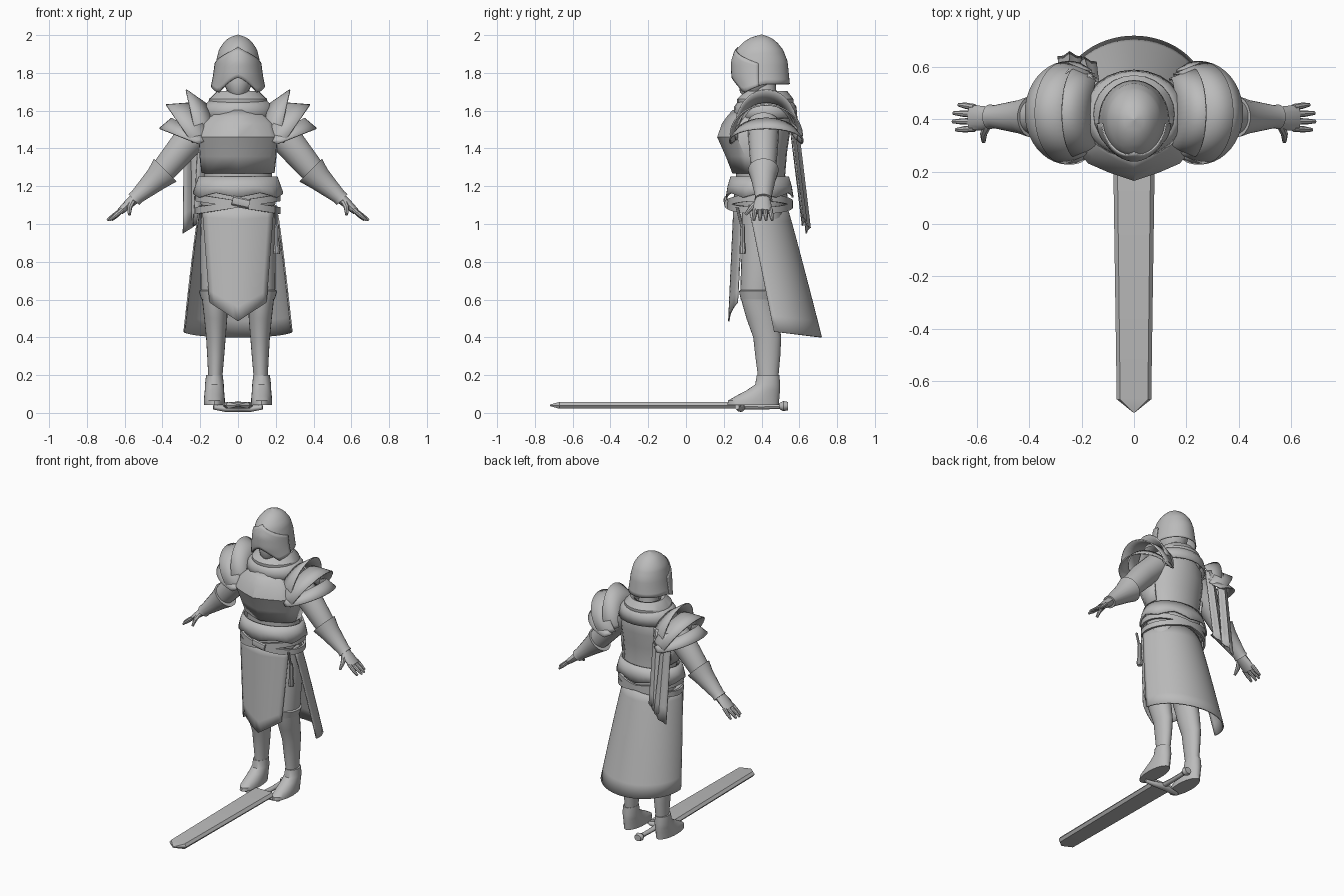
import bpy, bmesh, math
from math import sin, cos, pi, radians
from mathutils import Vector

steel = bpy.data.materials.new("plain_grey")
steel.diffuse_color = (0.5, 0.5, 0.5, 1)


def skin(name, rows, closed=True, cap=True, thick=0, angle=35):
    """Join rows of points into a surface; optional end caps and thickness."""
    bm = bmesh.new()
    vs = [[bm.verts.new(p) for p in r] for r in rows]
    n = len(rows[0])
    for a, b in zip(vs, vs[1:]):
        for i in range(n if closed else n - 1):
            j = (i + 1) % n
            bm.faces.new((a[i], a[j], b[j], b[i]))
    if closed and cap:
        bm.faces.new(vs[0])
        bm.faces.new(vs[-1])
    bmesh.ops.remove_doubles(bm, verts=bm.verts, dist=1e-5)
    bmesh.ops.recalc_face_normals(bm, faces=bm.faces)
    me = bpy.data.meshes.new(name)
    bm.to_mesh(me)
    bm.free()
    me.materials.append(steel)
    me.shade_smooth()
    me.set_sharp_from_angle(angle=radians(angle))
    ob = bpy.data.objects.new(name, me)
    bpy.context.collection.objects.link(ob)
    if thick:
        m = ob.modifiers.new("thickness", 'SOLIDIFY')
        m.thickness, m.offset = thick, 0
    return ob


def loft(name, rings, n=24, cap=True, thick=0):
    """Horizontal ellipses: z, x, y, x radius, y radius."""
    return skin(name, [[(x + rx * cos(2 * pi * i / n), y + ry * sin(2 * pi * i / n), z)
                        for i in range(n)] for z, x, y, rx, ry in rings], cap=cap, thick=thick)


def tube(name, path, n=14, cap=True, thick=0):
    """Ellipses along a path: point, first radius, second radius."""
    pts = [Vector(p[0]) for p in path]
    rows = []
    for k, (_, a, b) in enumerate(path):
        d = (pts[min(k + 1, len(pts) - 1)] - pts[max(k - 1, 0)]).normalized()
        u = Vector((0, 1, 0)) if abs(d.y) < 0.9 else Vector((1, 0, 0))
        u = (u - d * u.dot(d)).normalized()
        v = d.cross(u)
        rows.append([pts[k] + u * a * cos(2 * pi * i / n) + v * b * sin(2 * pi * i / n)
                     for i in range(n)])
    return skin(name, rows, cap=cap, thick=thick)


# Torso, neck and head
loft("torso", [(1.02, 0, .40, .18, .13), (1.12, 0, .395, .2, .145), (1.26, 0, .395, .18, .13),
               (1.38, 0, .39, .195, .145), (1.48, 0, .395, .205, .155),
               (1.56, 0, .41, .185, .145), (1.63, 0, .42, .12, .11)])
loft("neck", [(1.58, 0, .42, .07, .07), (1.74, 0, .41, .06, .065)])
loft("head", [(1.675, 0, .33, .025, .025), (1.70, 0, .35, .055, .065), (1.75, 0, .38, .08, .1),
              (1.85, 0, .4, .09, .115), (1.93, 0, .4, .06, .08)])

# Ridged breastplate
rows = []
for z, w, yf in ((1.27, .185, .25), (1.36, .195, .215), (1.46, .202, .17),
                 (1.53, .185, .195), (1.565, .15, .22), (1.60, .135, .25)):
    half = [(1, .44), (1.02, .36), (1, yf + .1), (.85, yf + .065), (.45, yf + .03)]
    rows.append([(-f * w, y, z) for f, y in half] + [(0, yf, z)]
                + [(f * w, y, z) for f, y in reversed(half)])
skin("breastplate", rows, closed=False, thick=.01)

# Layered cowl around the neck
loft("cowl_lower", [(1.56, 0, .42, .195, .165), (1.62, 0, .42, .18, .16),
                    (1.66, 0, .42, .14, .13)], cap=False, thick=.01)
loft("cowl_upper", [(1.60, 0, .42, .16, .145), (1.66, 0, .42, .15, .145),
                    (1.70, 0, .425, .11, .11), (1.69, 0, .425, .085, .085)], cap=False, thick=.008)

# Helmet: profile of height, half width, front depth, back depth
PROFILE = [(1.69, .142, .125, .152), (1.78, .124, .15, .143), (1.86, .113, .152, .135),
           (1.92, .099, .133, .112), (1.96, .073, .095, .08), (1.985, .045, .055, .047),
           (2.0, .0, .0, .0)]


def helm_point(z, a, grow=0):
    for p, q in zip(PROFILE, PROFILE[1:]):
        if z <= q[0]:
            break
    t = (z - p[0]) / (q[0] - p[0])
    w, f, b = (p[i] + (q[i] - p[i]) * t for i in (1, 2, 3))
    d = f if cos(a) > 0 else b
    return ((w + grow) * sin(a), .40 - (d + grow) * cos(a), z)


def helm_bottom(a):
    a = abs(math.degrees(a))
    if a < 45:
        return 1.775 - .08 * (a / 45) ** 1.5
    return 1.695 + .045 * min(1, (a - 45) / 50)


N = 40
rows = []
for k in range(17):
    t = sin(k / 16 * pi / 2)
    rows.append([helm_point(helm_bottom(a) + (2.0 - helm_bottom(a)) * t, a)
                 for a in [2 * pi * i / N - pi for i in range(N)]])
skin("helmet", rows, cap=False, thick=.006)
angles = [radians(-84 + 7 * i) for i in range(25)]
rows = []
for k in range(9):
    rows.append([helm_point(helm_bottom(a) + (1.935 - .085 * abs(a) / 1.47 - helm_bottom(a)) * k / 8,
                            a, .007) for a in angles])
skin("visor", rows, closed=False, thick=.006)

# Fauld with a toothed lower edge
M = 48
rows = []
for z, rx, ry in ((1.25, .205, .15), (1.20, .222, .165), (1.14, .235, .175)):
    rows.append([(rx * cos(2 * pi * i / M), .39 + ry * sin(2 * pi * i / M),
                  z + (.025 * abs((i % 8) - 4) / 4 if z < 1.15 else 0)) for i in range(M)])
skin("fauld", rows, cap=False, thick=.01)

# Two crossed belts and the buckle
for name, tilt in (("belt_left", .16), ("belt_right", -.16)):
    rows = []
    for dz, g in ((-.018, 0), (-.018, .014), (.018, .014), (.018, 0), (-.018, 0)):
        rows.append([((.212 + g) * cos(2 * pi * i / M), .39 + (.162 + g) * sin(2 * pi * i / M),
                      1.105 + dz + tilt * .212 * cos(2 * pi * i / M)) for i in range(M)])
    skin(name, rows, cap=False)
tube("buckle", [((-.03, .21, 1.125), .012, .025), ((.06, .215, 1.105), .012, .025)], 8)

# Hanging flask
loft("flask_strap", [(1.09, .205, .27, .008, .008), (.99, .205, .295, .008, .008)], 8)
loft("flask", [(1.0, .205, .3, .01, .01), (.97, .205, .3, .014, .014), (.91, .205, .3, .013, .013),
               (.86, .205, .3, .02, .02), (.84, .205, .3, .016, .016)], 10)

# Front tabard with a pointed hem
rows = []
for k in range(9):
    t = k / 8
    row = []
    for i in range(-6, 7):
        s = i / 6
        hem = .485 + .1 * abs(s)
        row.append(((.19 - .04 * t) * s, .255 - .028 * t + .045 * s * s, 1.10 + (hem - 1.10) * t))
    rows.append(row)
skin("tabard", rows, closed=False, thick=.008)

# Wraparound back skirt
rows = []
for k in range(9):
    t = k / 8
    e = t ** .85
    row = []
    for i in range(33):
        a = pi * i / 32
        row.append(((.2 + .085 * e) * cos(a), .33 + .136 * t + (.2 + .05 * e) * sin(a),
                    1.10 + (.43 - .03 * sin(a) - 1.10) * t))
    rows.append(row)
skin("back_skirt", rows, closed=False, thick=.008)

# Scarf hanging behind one shoulder
for name, x0, x1, y0, y1, zb in (("scarf_outer", -.25, -.245, .575, .645, .98),
                                 ("scarf_inner", -.17, -.19, .555, .625, 1.02)):
    rows = []
    for k in range(7):
        t = k / 6
        rows.append([(x0 + (x1 - x0) * t + (.035 + .012 * t) * s,
                      y0 + (y1 - y0) * t + .012 * cos(s * 4), 1.56 + (zb + .03 * s - 1.56) * t)
                     for s in (-1, -.5, 0, .5, 1)])
    skin(name, rows, closed=False, thick=.008)

for side, s in (("left", -1), ("right", 1)):
    # Legs, knee cuffs and boots
    loft(side + "_leg", [(z, s * x, y, rx, ry) for z, x, y, rx, ry in (
        (1.08, .1, .40, .095, .11), (.9, .112, .40, .088, .105), (.66, .122, .38, .076, .092),
        (.6, .122, .38, .068, .088), (.5, .118, .405, .061, .085), (.4, .117, .43, .052, .074),
        (.3, .118, .433, .045, .066), (.2, .12, .435, .038, .055), (.1, .12, .43, .038, .05))])
    loft(side + "_knee_cuff", [(.60, s * .124, .38, .07, .09), (.645, s * .124, .38, .084, .1),
                               (.65, s * .124, .38, .076, .092)])
    loft(side + "_boot", [(z, s * .125, y, rx, ry) for z, y, rx, ry in (
        (.20, .435, .044, .06), (.15, .432, .05, .066), (.12, .41, .051, .088),
        (.09, .38, .054, .115), (.065, .358, .056, .135), (.042, .355, .055, .136))])
    # Arm and flared gauntlet
    tube(side + "_arm", [((s * .17, .41, 1.53), .085, .085), ((s * .28, .41, 1.42), .078, .082),
                         ((s * .38, .41, 1.30), .068, .07), ((s * .46, .41, 1.21), .05, .05),
                         ((s * .54, .41, 1.14), .035, .033)], 18)
    tube(side + "_gauntlet", [((s * .385, .41, 1.285), .08, .085), ((s * .43, .41, 1.24), .064, .065),
                              ((s * .535, .41, 1.145), .042, .038),
                              ((s * .55, .41, 1.13), .046, .04)], 18, thick=.004)
    # Hand
    tube(side + "_palm", [((s * .535, .41, 1.145), .036, .03), ((s * .575, .405, 1.11), .046, .026),
                          ((s * .625, .405, 1.065), .05, .018)], 12)
    for i, reach in enumerate((.065, .078, .075, .055)):
        y = .365 + .027 * i
        tube(f"{side}_finger_{i + 1}", [((s * .61, y, 1.078), .013, .013),
                                        ((s * (.61 + reach * .6), y + .003 * (i - 1), 1.045), .012, .012),
                                        ((s * (.615 + reach), y + .005 * (i - 1), 1.02), .007, .007)], 8)
    tube(side + "_thumb", [((s * .56, .38, 1.12), .016, .018), ((s * .575, .345, 1.085), .014, .014),
                           ((s * .575, .315, 1.05), .008, .008)], 8)
    # Three overlapping shoulder plates: base x, z, crown x, z, depth for both edges
    for part, edges in (("upper", ((.14, 1.52, .16, 1.63, .13), (.23, 1.50, .275, 1.71, .165))),
                        ("middle", ((.17, 1.50, .25, 1.64, .15), (.27, 1.47, .38, 1.63, .19))),
                        ("lower", ((.20, 1.47, .35, 1.56, .165), (.25, 1.44, .415, 1.505, .195)))):
        rows = []
        for t in (0, .5, 1):
            bx, bz, cx, cz, ry = (a + (b - a) * t for a, b in zip(*edges))
            row = []
            for i in range(25):
                a = radians(-15 + 210 * i / 24)
                row.append((s * (bx + (cx - bx) * sin(a)), .425 - ry * cos(a),
                            bz + (cz - bz) * sin(a)))
            rows.append(row)
        skin(f"{side}_shoulder_{part}", rows, closed=False, thick=.008)

# Sword lying on the ground: blade, guard, grip and pommel
rows = []
for y, w, h in ((.29, .08, .018), (-.67, .066, .018), (-.72, .004, .004)):
    rows.append([(w * x, y, .04 + h * z) for x, z in
                 ((-1, 0), (-.8, 1), (.8, 1), (1, 0), (.8, -1), (-.8, -1))])
skin("sword_blade", rows, angle=20)
tube("sword_guard", [((-.13, .27, .03), .012, .012), ((-.07, .285, .022), .018, .016),
                     ((0, .29, .03), .025, .025), ((.07, .285, .022), .018, .016),
                     ((.13, .27, .03), .012, .012)], 12)
tube("sword_grip", [((0, .28, .035), .022, .018), ((0, .40, .032), .018, .014),
                    ((0, .50, .035), .016, .014)], 12)
tube("sword_pommel", [((0, .495, .036), .018, .016), ((0, .515, .036), .032, .027),
                      ((0, .54, .036), .025, .022)], 12)
